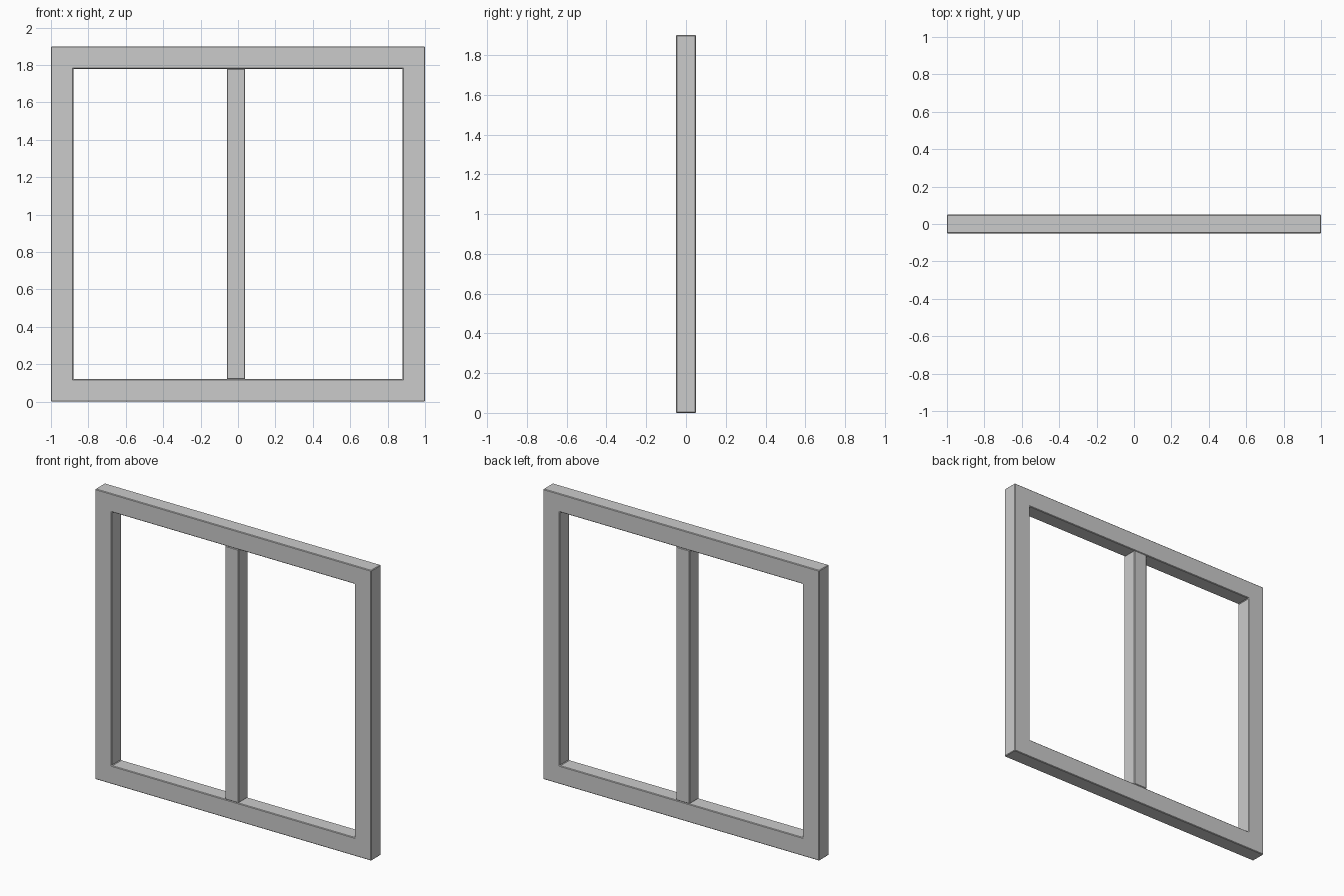
import bpy, bmesh

if "Cube" in bpy.data.objects:
    bpy.data.objects.remove(bpy.data.objects["Cube"])

W, H, D, T = 2.0, 1.9, 0.10, 0.12   # overall width, height, depth, border width


def finish(name, bm, bevel):
    bmesh.ops.recalc_face_normals(bm, faces=bm.faces)
    mesh = bpy.data.meshes.new(name)
    bm.to_mesh(mesh)
    bm.free()
    ob = bpy.data.objects.new(name, mesh)
    bpy.context.collection.objects.link(ob)
    mod = ob.modifiers.new("soft_edges", 'BEVEL')
    mod.width, mod.segments = bevel, 1
    mod.limit_method = 'ANGLE'
    return ob


def rect(bm, x0, x1, z0, z1, y):
    return [bm.verts.new((x, y, z)) for x, z in ((x0, z0), (x1, z0), (x1, z1), (x0, z1))]


# Outer frame: one closed ring with a rectangular section
bm = bmesh.new()
x, i = W / 2, W / 2 - T
loops = [rect(bm, -x, x, 0, H, -D / 2), rect(bm, -x, x, 0, H, D / 2),
         rect(bm, -i, i, T, H - T, D / 2), rect(bm, -i, i, T, H - T, -D / 2)]
for k in range(4):
    a, b = loops[k], loops[(k + 1) % 4]
    for j in range(4):
        n = (j + 1) % 4
        bm.faces.new((a[j], a[n], b[n], b[j]))
finish("window_frame", bm, 0.004)

# Centre bar, set slightly left of the middle
bm = bmesh.new()
bmesh.ops.create_cube(bm, size=1)
bmesh.ops.scale(bm, vec=(0.098, D, H - 2 * T), verts=bm.verts)
bmesh.ops.translate(bm, vec=(-0.011, 0, H / 2), verts=bm.verts)
finish("centre_bar", bm, 0.004)
